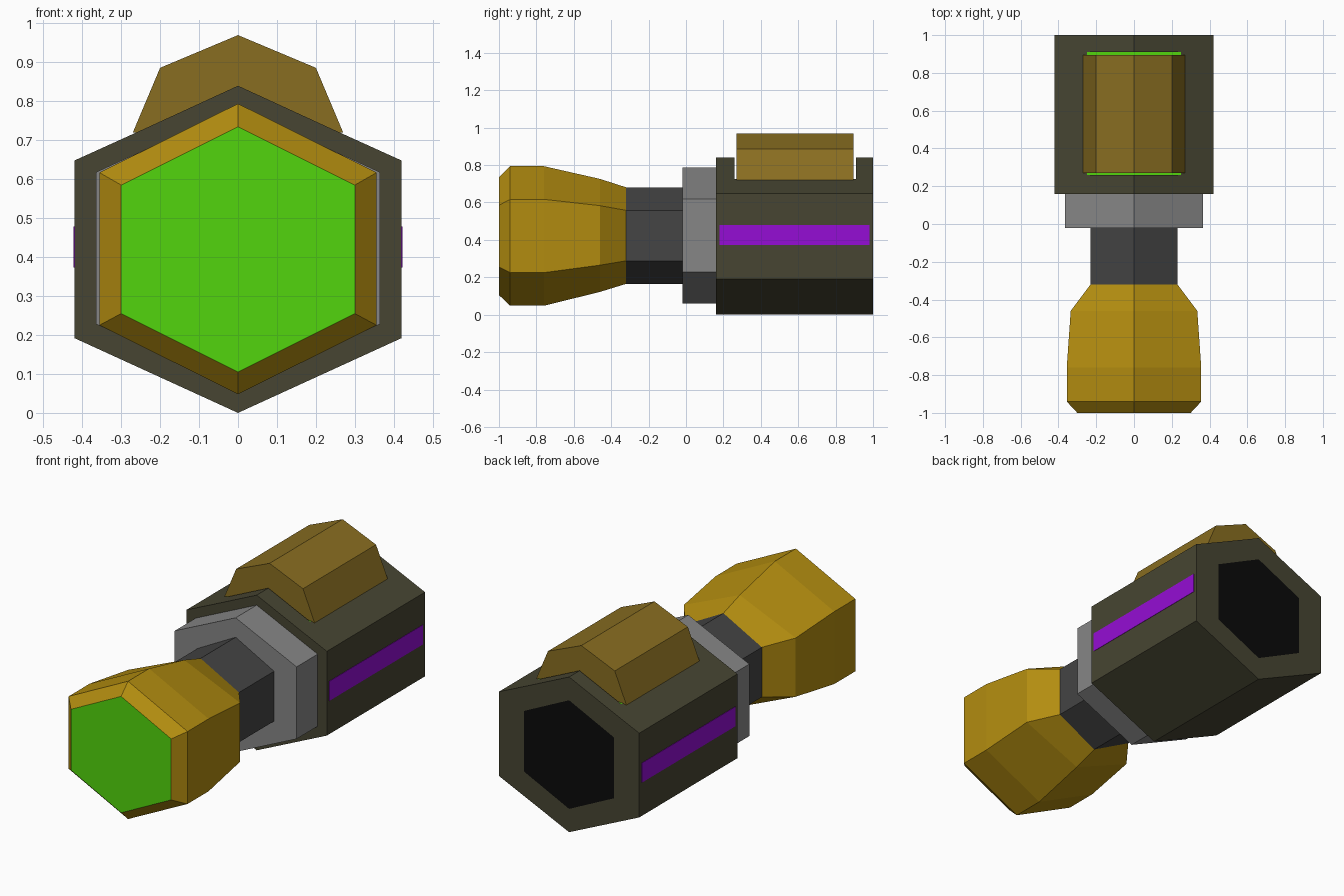
import bpy, bmesh

if "Cube" in bpy.data.objects:
    bpy.data.objects.remove(bpy.data.objects["Cube"])

# Colours
COLOURS = {
    "body_olive": (0.063, 0.06, 0.032), "gold": (0.45, 0.265, 0.005),
    "brown": (0.25, 0.155, 0.015), "green": (0.085, 0.66, 0.004),
    "purple": (0.30, 0.004, 0.66), "grey": (0.24, 0.24, 0.24),
    "dark_grey": (0.058, 0.058, 0.058), "black": (0.003, 0.003, 0.003),
}
MATS = {}
for key, rgb in COLOURS.items():
    MATS[key] = bpy.data.materials.new(key)
    MATS[key].diffuse_color = (*rgb, 1)


def hexagon(w, h, s, c=0.42):
    """Right half of a point-up hexagon: half width, half height, side corner."""
    return [(0, c + h), (w, c + s), (w, c - s), (0, c - h)]


def loft(name, sections, colours, first=0, last=0, floor=None):
    """Skin mirrored half profiles along y; first/last/floor pick material slots."""
    bm = bmesh.new()
    rings = []
    for y, half in sections:
        pts = half + [(-x, z) for x, z in reversed(half) if x > 1e-6]
        rings.append([bm.verts.new((x, y, z)) for x, z in pts])
    n = len(rings[0])
    for a, b in zip(rings, rings[1:]):
        for i in range(n):
            j = (i + 1) % n
            bm.faces.new((a[i], a[j], b[j], b[i]))
    bm.faces.new(rings[0]).material_index = first
    bm.faces.new(rings[-1]).material_index = last
    bmesh.ops.remove_doubles(bm, verts=bm.verts[:], dist=1e-5)
    bmesh.ops.recalc_face_normals(bm, faces=bm.faces[:])
    if floor is not None:
        for f in bm.faces:
            if f.normal.z > 0.99:
                f.material_index = floor
    me = bpy.data.meshes.new(name)
    bm.to_mesh(me)
    bm.free()
    for c in colours:
        me.materials.append(MATS[c])
    ob = bpy.data.objects.new(name, me)
    bpy.context.collection.objects.link(ob)
    return ob


# Rear body with a notch in the ridge, glowing notch floor and black rear opening
def body_half(top):
    return [(0, top), (0.25, 0.725), (0.42, 0.648), (0.42, 0.192), (0, 0)]


full, cut = body_half(0.84), body_half(0.725)
opening = [(0, 0.714), (0.16, 0.637), (0.27, 0.584), (0.27, 0.256), (0, 0.126)]
loft("rear_body", [(0.16, full), (0.26, full), (0.26, cut), (0.91, cut),
                   (0.91, full), (1.0, full), (1.0, opening)],
     ["body_olive", "black", "green"], last=1, floor=2)

# Block seated in the notch
block = [(0, 0.97), (0.2, 0.886), (0.27, 0.72), (0, 0.72)]
loft("top_block", [(0.27, block), (0.895, block)], ["brown"])

# Collar and neck
collar = hexagon(0.365, 0.363, 0.195, 0.423)
loft("collar", [(-0.02, collar), (0.16, collar)], ["grey"])
neck = hexagon(0.23, 0.258, 0.135, 0.423)
loft("neck", [(-0.32, neck), (-0.02, neck)], ["dark_grey"])

# Flared front head with green lens
wide = hexagon(0.356, 0.373, 0.196, 0.421)
loft("front_head", [(-1.0, hexagon(0.30, 0.315, 0.165)), (-0.94, wide), (-0.76, wide),
                    (-0.46, hexagon(0.335, 0.302, 0.159, 0.424)), (-0.32, neck)],
     ["gold", "green"], first=1)

# Purple side strips
for side, label in ((1, "right"), (-1, "left")):
    bpy.ops.mesh.primitive_cube_add(size=1, location=(side * 0.419, 0.58, 0.426))
    strip = bpy.context.object
    strip.name = label + "_side_strip"
    strip.scale = (0.006, 0.80, 0.106)
    strip.data.materials.append(MATS["purple"])

for m in bpy.data.materials:
    if m.users and not m.is_grease_pencil:
        m.use_nodes = True
        m.node_tree.nodes["Principled BSDF"].inputs["Base Color"].default_value = m.diffuse_color
